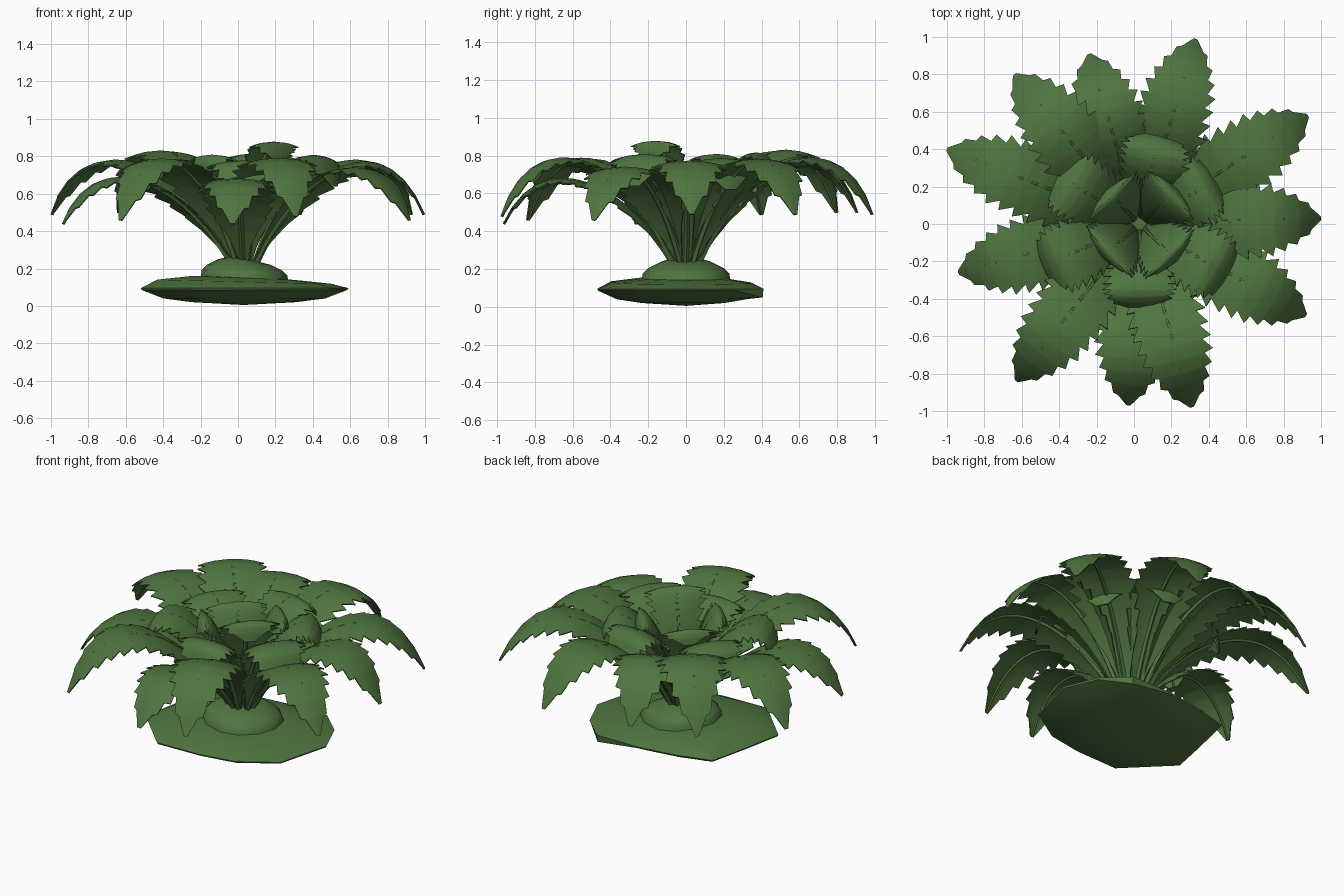
import bpy, bmesh, math
from mathutils import Vector

if "Cube" in bpy.data.objects:
    bpy.data.objects.remove(bpy.data.objects["Cube"])

green = bpy.data.materials.new("fern green")
green.diffuse_color = (0.080, 0.178, 0.051, 1)
green.use_nodes = True
green.node_tree.nodes["Principled BSDF"].inputs["Base Color"].default_value = green.diffuse_color
CENTRE = Vector((0.03, 0.0))


def finish(bm, name, angle):
    bmesh.ops.recalc_face_normals(bm, faces=bm.faces)
    me = bpy.data.meshes.new(name)
    bm.to_mesh(me)
    bm.free()
    me.materials.append(green)
    ob = bpy.data.objects.new(name, me)
    bpy.context.collection.objects.link(ob)
    bpy.ops.object.select_all(action='DESELECT')
    bpy.context.view_layer.objects.active = ob
    ob.select_set(True)
    bpy.ops.object.shade_smooth_by_angle(angle=math.radians(angle))


def loft(bm, rings, closed):
    """Bridge successive rows of points with quads."""
    rows = [[bm.verts.new(p) for p in ring] for ring in rings]
    n = len(rows[0])
    for a, b in zip(rows, rows[1:]):
        for i in range(n if closed else n - 1):
            j = (i + 1) % n
            bm.faces.new((a[i], a[j], b[j], b[i]))
    return rows


WIDTH = [(0, .015), (.12, .065), (.27, .165), (.45, .205), (.68, .19),
         (.82, .145), (.92, .085), (1, .012)]
WIDTH_INNER = [(0, .015), (.12, .045), (.3, .125), (.5, .165), (.72, .17),
               (.88, .14), (.97, .09), (1, .03)]


def width(table, t):
    for (a, wa), (b, wb) in zip(table, table[1:]):
        if t <= b:
            return wa + (wb - wa) * (t - a) / (b - a)
    return table[-1][1]


def frond(name, tip, tip_z, peak, inner, scale=1.0, teeth=13):
    """Arching blade with saw-tooth edges, plus a midrib."""
    out = Vector(tip) - CENTRE
    R = out.length
    d = out.normalized()
    side = Vector((-d.y, d.x, 0))
    if inner:
        ctrl = [(.03, .23), (.24 * R, .86), (.92 * R, 1.06), (R, tip_z)]
    else:
        ctrl = [(.06, .23), (.31 * R, .77), (.78 * R, 1.03), (R, tip_z)]
    pts = [Vector(p) for p in ctrl]
    mid = (pts[0].y + 3 * pts[1].y + 3 * pts[2].y + pts[3].y) / 8
    pts[1].y += (peak - mid) / .75
    pts[2].y += (peak - mid) / .75
    table = WIDTH_INNER if inner else WIDTH

    def arc(t):
        u = 1 - t
        p = (pts[0] * u**3 + pts[1] * 3 * u * u * t
             + pts[2] * 3 * u * t * t + pts[3] * t**3)
        g = ((pts[1] - pts[0]) * u * u + (pts[2] - pts[1]) * 2 * u * t
             + (pts[3] - pts[2]) * t * t).normalized()
        return p, g

    def world(p):
        return Vector((CENTRE.x + d.x * p.x, CENTRE.y + d.y * p.x, p.y))

    # serrated blade: a wide row then a notch row for each tooth
    stations = [(0, 1)]
    for k in range(1, teeth):
        t = k / teeth
        jag = min(1, max(0, (t - .15) / .2))
        stations += [(t, 1 + .05 * jag), (t + .12 / teeth, 1 - .2 * jag)]
    stations.append((1, 1))
    rows = []
    for t, f in stations:
        p, g = arc(t)
        n = Vector((-g.y, g.x))
        w = width(table, t) * scale
        row = []
        for s in (-f, -.5, 0, .5, f):
            row.append(world(p - n * (.15 * w * s * s)) + side * (s * w))
        rows.append(row)
    bm = bmesh.new()
    loft(bm, rows, False)
    bmesh.ops.recalc_face_normals(bm, faces=bm.faces)
    bmesh.ops.solidify(bm, geom=bm.faces[:], thickness=.007)
    finish(bm, name, 40)

    # midrib
    rings = []
    for k in range(17):
        t = k / 16
        p, g = arc(t)
        n = Vector((-g.y, g.x))
        r = .015 - .009 * t
        rings.append([world(p + n * (r * b - .008)) + side * (r * a)
                      for a, b in ((1, 0), (.5, .8), (-.5, .8), (-1, 0), (0, -1.1))])
    bm = bmesh.new()
    tube = loft(bm, rings, True)
    bm.faces.new(tube[0])
    bm.faces.new(tube[-1])
    finish(bm, name + "_midrib", 50)


# outer ring: tip x, tip y, tip height, arch height
OUTER = [(.33, .99, .49, .77), (.93, .58, .49, .76), (1.0, .03, .49, .75),
         (.92, -.49, .46, .72), (.31, -.98, .48, .77), (-.03, -.97, .44, .66),
         (-.63, -.84, .46, .77), (-.94, -.26, .44, .67), (-1.0, .40, .49, .76),
         (-.64, .80, .50, .81), (-.24, .91, .50, .77)]
for i, (x, y, z, peak) in enumerate(OUTER):
    frond(f"outer_frond_{i + 1}", (x, y), z, peak, False)

# inner ring: shorter, steeper fronds
INNER = [(.14, .49, .64, .78), (.45, .24, .62, .75), (.52, -.28, .64, .77),
         (.03, -.46, .62, .74), (-.50, -.23, .62, .75), (-.43, .27, .62, .75)]
for i, (x, y, z, peak) in enumerate(INNER):
    frond(f"inner_frond_{i + 1}", (x, y), z, peak, True, 1.12, 12)

# heart of the plant: short upright fronds
HEART = [(.23, .19, .72, .75), (.23, -.20, .77, .82),
         (-.17, -.18, .72, .75), (-.15, .18, .72, .74)]
for i, (x, y, z, peak) in enumerate(HEART):
    frond(f"heart_frond_{i + 1}", (x, y), z, peak, True, 1.05, 12)

# uneven slab of soil: outline scaled ring by ring
OUTLINE = [(.59, .06), (.50, .27), (.35, .41), (.06, .41), (-.20, .37), (-.41, .31),
           (-.47, .05), (-.52, -.20), (-.25, -.47), (.05, -.46), (.28, -.42), (.50, -.28)]


def ring(s, z):
    return [(.03 + (x - .03) * s, y * s, z(x, y)) for x, y in OUTLINE]


bm = bmesh.new()
rows = loft(bm, [
    ring(.5, lambda x, y: .02),
    ring(.78, lambda x, y: .04),
    ring(.99, lambda x, y: .05 if x > .2 and y > .35 else .085),
    ring(1, lambda x, y: .095),
    ring(.84, lambda x, y: .13 - .02 * x),
    ring(.5, lambda x, y: .15 - .02 * x)], True)
for row, z in ((rows[0], .005), (rows[-1], .16)):
    c = bm.verts.new((.03, 0, z))
    for i in range(len(row)):
        bm.faces.new((row[i], row[(i + 1) % len(row)], c))
finish(bm, "soil_slab", 30)

# rounded mound that the fronds grow from
bm = bmesh.new()
rows = loft(bm, [
    [(.035 + r * math.cos(a) * (1 + .05 * math.sin(2 * a)), r * math.sin(a),
      z - .015 * math.cos(a)) for a in (i * math.tau / 12 for i in range(12))]
    for r, z in ((.235, .12), (.23, .175), (.2, .205), (.14, .235), (.08, .25))], True)
bm.faces.new(rows[0])
bm.faces.new(rows[-1])
finish(bm, "soil_mound", 40)
